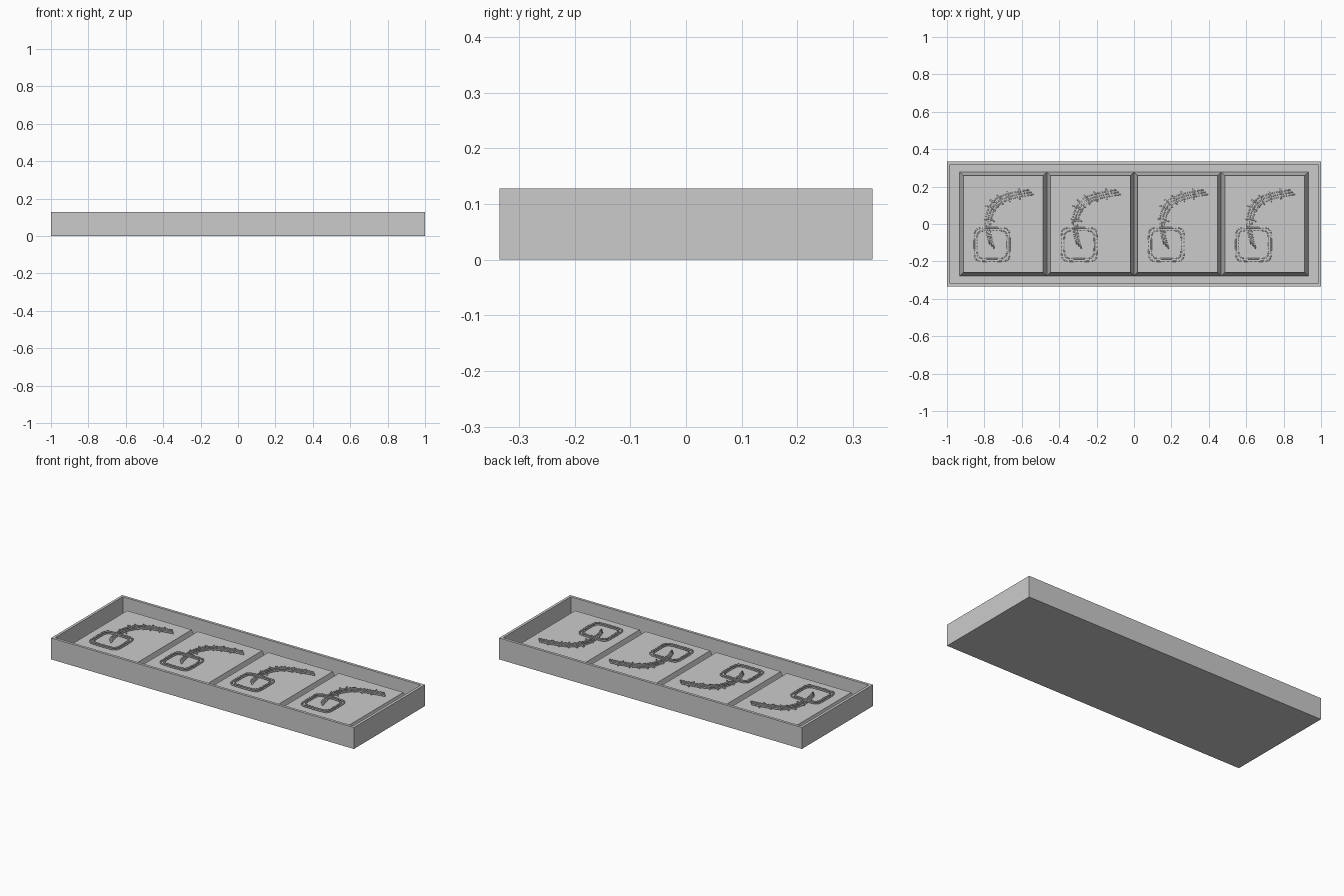
import bpy
import bmesh
import math

cube = bpy.data.objects.get("Cube")
if cube:
    bpy.data.objects.remove(cube, do_unlink=True)

grey = bpy.data.materials.new("light_grey")
grey.use_nodes = True
colour = (0.6, 0.6, 0.6, 1)
grey.diffuse_color = colour
grey.node_tree.nodes["Principled BSDF"].inputs["Base Color"].default_value = colour

# Overall sizes
HALF_X, HALF_Y, HEIGHT = 1.0, 0.335, 0.128
WALL = 0.016
PANEL_TOP = 0.088
PANEL_HALF_X, PANEL_HALF_Y = 0.233, 0.278
TAPER = 0.02
PITCH = 2 * PANEL_HALF_X


def finish(name, bm):
    bmesh.ops.recalc_face_normals(bm, faces=bm.faces)
    mesh = bpy.data.meshes.new(name)
    bm.to_mesh(mesh)
    bm.free()
    mesh.materials.append(grey)
    obj = bpy.data.objects.new(name, mesh)
    bpy.context.collection.objects.link(obj)
    return obj


def ring(bm, hx, hy, z, cx=0):
    return [bm.verts.new((cx + sx * hx, sy * hy, z))
            for sx, sy in ((-1, -1), (1, -1), (1, 1), (-1, 1))]


def loft(bm, rings):
    # Close the first and last rings and join neighbouring rings
    bm.faces.new(rings[0])
    bm.faces.new(rings[-1])
    for a, b in zip(rings, rings[1:]):
        for i in range(4):
            j = (i + 1) % 4
            bm.faces.new((a[i], a[j], b[j], b[i]))


# Open tray with a thin rim
bm = bmesh.new()
loft(bm, [ring(bm, HALF_X, HALF_Y, 0),
          ring(bm, HALF_X, HALF_Y, HEIGHT),
          ring(bm, HALF_X - WALL, HALF_Y - WALL, HEIGHT),
          ring(bm, HALF_X - WALL, HALF_Y - WALL, WALL)])
finish("tray", bm)


def ridge(name, points, cx, closed=False):
    # Thin upright line standing on a panel
    curve = bpy.data.curves.new(name, "CURVE")
    curve.dimensions = "2D"
    curve.fill_mode = "NONE"
    curve.extrude = 0.004
    curve.resolution_u = 5
    spline = curve.splines.new("NURBS")
    spline.points.add(len(points) - 1)
    for p, (x, y) in zip(spline.points, points):
        p.co = (x, y, 0, 1)
    spline.order_u = 3
    spline.use_cyclic_u = closed
    spline.use_endpoint_u = not closed
    curve.materials.append(grey)
    obj = bpy.data.objects.new(name, curve)
    obj.location = (cx, 0, PANEL_TOP + 0.003)
    bpy.context.collection.objects.link(obj)
    solid = obj.modifiers.new("thickness", "SOLIDIFY")
    solid.thickness = 0.006
    solid.offset = 0


def rounded_frame(cx, cy, hx, hy, r):
    pts = []
    for sx, sy, a in ((1, 1, 0), (-1, 1, 90), (-1, -1, 180), (1, -1, 270)):
        for step in (0, 45, 90):
            t = math.radians(a + step)
            pts.append((cx + sx * (hx - r) + r * math.cos(t),
                        cy + sy * (hy - r) + r * math.sin(t)))
    return pts


STEM = [(-0.06, -0.12), (-0.09, -0.03), (-0.07, 0.08), (0.0, 0.15), (0.15, 0.17)]

for n in range(4):
    cx = (n - 1.5) * PITCH
    # Raised panel with sloping sides; neighbours meet in a groove
    bm = bmesh.new()
    loft(bm, [ring(bm, PANEL_HALF_X, PANEL_HALF_Y, WALL, cx),
              ring(bm, PANEL_HALF_X - TAPER, PANEL_HALF_Y - TAPER, PANEL_TOP, cx)])
    finish(f"panel_{n + 1}", bm)

    # Abstract ornament: rounded double frame, stem strands and barbs
    for k, inset in enumerate((0, 0.014)):
        ridge(f"ornament_frame_{n + 1}_{k + 1}",
              rounded_frame(-0.06, -0.11, 0.095 - inset, 0.09 - inset, 0.03), cx, True)
    for k in (-1, 0, 1):
        ridge(f"ornament_strand_{n + 1}_{k + 2}",
              [(x + k * 0.012, y - k * 0.012) for x, y in STEM], cx)
    for k in range(6):
        t = k / 5
        x, y = -0.075 + 0.16 * t * t, 0.02 + 0.14 * math.sqrt(t)
        lean = math.radians(15 + 70 * t)
        dx, dy = 0.03 * math.cos(lean), -0.03 * math.sin(lean)
        ridge(f"ornament_barb_{n + 1}_{k + 1}",
              [(x - dx, y - dy), (x + 0.008, y + 0.008), (x + dx, y + dy)], cx)
